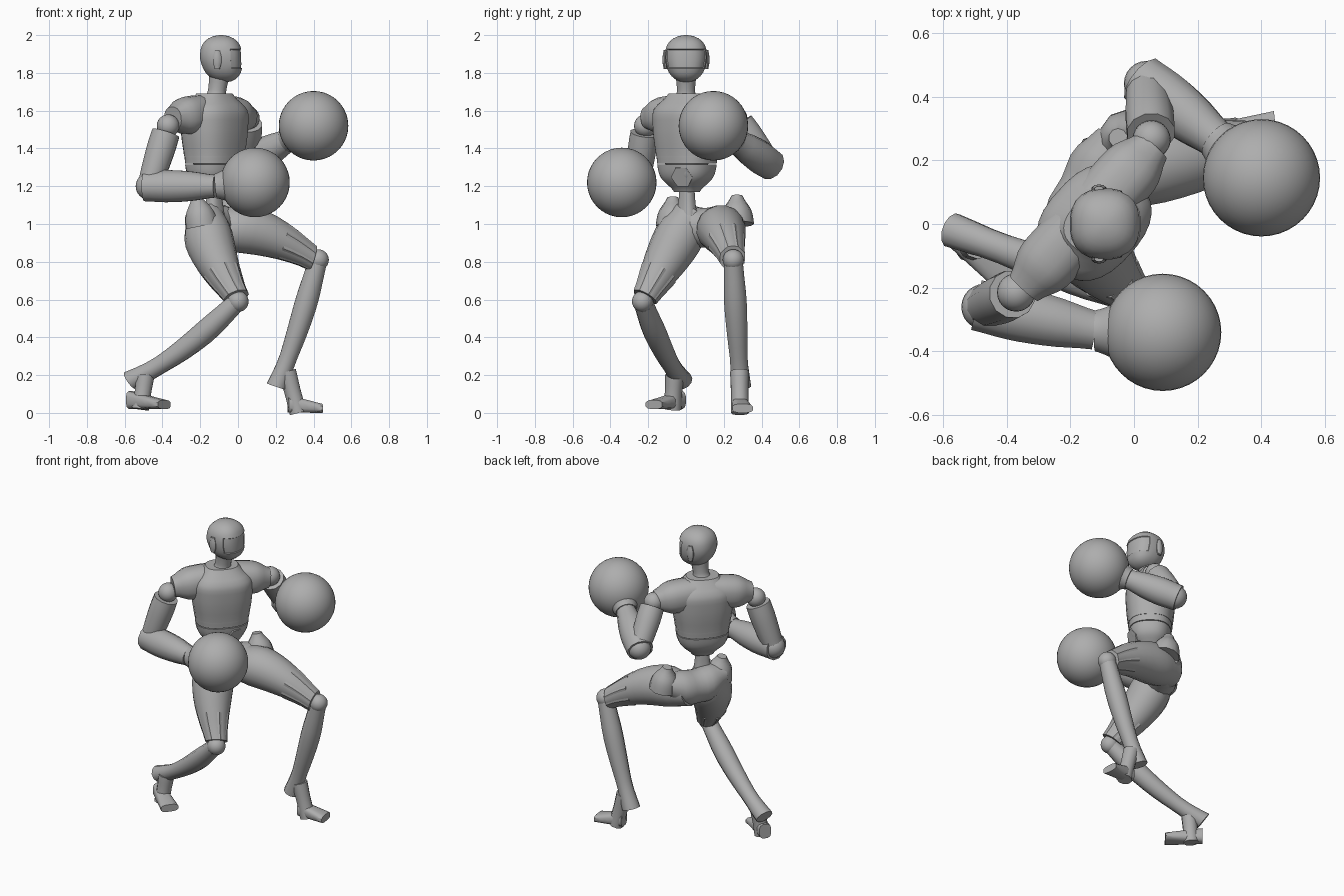
import bpy, bmesh, math
from mathutils import Vector as V

if "Cube" in bpy.data.objects:
    bpy.data.objects.remove(bpy.data.objects["Cube"])

grey = bpy.data.materials.new("plain grey")
grey.use_nodes = True
tone = (.42, .42, .42, 1)
grey.diffuse_color = tone
grey.node_tree.nodes["Principled BSDF"].inputs["Base Color"].default_value = tone

forward = V((1, 0, 0))
up = V((0, 0, 1))
chest_left = V((.67, .74, 0)).normalized()
chest_front = chest_left.cross(up)
chest_base = V((-.125, .005, 0))


def finish(name, bm, angle=40):
    bmesh.ops.recalc_face_normals(bm, faces=bm.faces[:])
    mesh = bpy.data.meshes.new(name)
    bm.to_mesh(mesh)
    bm.free()
    mesh.materials.append(grey)
    part = bpy.data.objects.new(name, mesh)
    bpy.context.collection.objects.link(part)
    bpy.ops.object.select_all(action='DESELECT')
    part.select_set(True)
    bpy.context.view_layer.objects.active = part
    bpy.ops.object.shade_smooth_by_angle(angle=math.radians(angle))


def loft(rings, axis, across, sides, power=2):
    """Skin rounded rings, each given as (centre, half width, half depth)."""
    bm = bmesh.new()
    across = (across - axis * across.dot(axis)).normalized()
    deep = axis.cross(across)
    loops = []
    for centre, width, depth in rings:
        loop = []
        for k in range(sides):
            angle = math.tau * (k + .5) / sides
            c, s = math.cos(angle), math.sin(angle)
            c = math.copysign(abs(c) ** (2 / power), c)
            s = math.copysign(abs(s) ** (2 / power), s)
            loop.append(bm.verts.new(centre + across * c * width + deep * s * depth))
        loops.append(loop)
    for low, high in zip(loops, loops[1:]):
        for k in range(sides):
            bm.faces.new((low[k - 1], low[k], high[k], high[k - 1]))
    bm.faces.new(loops[0])
    bm.faces.new(loops[-1])
    return bm


def blend(values, t):
    """Smooth curve through evenly spaced values."""
    last = len(values) - 1
    i = min(int(t * last), last - 1)
    f = t * last - i
    a, b, c, d = (values[min(max(j, 0), last)] for j in range(i - 1, i + 3))
    return b + f * ((c - a) + f * ((2 * a - 5 * b + 4 * c - d) + f * (3 * (b - c) + d - a))) / 2


def limb(name, start, end, radii, bend=V(), begin=0, grow=1, flat=1, sides=16, steps=10, across=up, power=2):
    """Tapered tube from start to end, bowed sideways by bend."""
    start, end = V(start), V(end)
    rings = []
    for k in range(steps + 1):
        t = begin + (1 - begin) * k / steps
        radius = blend(radii, t) * grow
        rings.append((start.lerp(end, t) + bend * 4 * t * (1 - t), radius, radius * flat))
    finish(name, loft(rings, (end - start).normalized(), across, sides, power))


def ball(name, centre, radius, segments=24):
    bm = bmesh.new()
    bmesh.ops.create_uvsphere(bm, u_segments=segments, v_segments=segments // 2, radius=radius)
    bmesh.ops.translate(bm, verts=bm.verts[:], vec=V(centre))
    finish(name, bm)


# Head: a rounded egg, narrower at the chin, with the visor recessed into the face
rings = []
for k in range(15):
    t = -math.cos(math.pi * (k + .5) / 15)
    radius = .112 * (1 - abs(t) ** 3) ** .5
    chin = max(0, -t)
    rings.append((V((-.09 + .02 * chin, 0, 1.875 + t / 8)), radius * (1 - .1 * chin), radius * (1 - .15 * chin)))
bm = loft(rings, up, forward, 24, 2.4)
bm.normal_update()
visor = [f for f in bm.faces if f.normal.x > .4 and 1.83 < f.calc_center_median().z < 1.93]
bmesh.ops.inset_region(bm, faces=visor, thickness=.003, depth=-.005)
finish("head", bm, 30)
limb("neck", (-.12, 0, 1.64), (-.1, 0, 1.78), (.08, .052, .05, .055), across=forward)
for side, y in (("right", -.11), ("left", .11)):
    limb(side + "_ear", (-.11, y, 1.82), (-.11, y, 1.92), (.014, .023, .023, .014),
         flat=.6, sides=10, across=forward)
    limb(side + "_antenna", (-.12, y, 1.9), (-.12, y, 1.99), (.01, .003), sides=6)


# Torso: stacked rounded sections facing the chest direction
def section(name, bottom, top, widths, flat=.8):
    rings = []
    for k in range(13):
        width = blend(widths, k / 12)
        rings.append((chest_base + up * (bottom + (top - bottom) * k / 12), width, width * flat))
    finish(name, loft(rings, up, chest_left, 28, 2.5))


section("chest", 1.36, 1.69, (.168, .18, .187, .18, .1))
section("rib_band", 1.32, 1.365, (.162, .166))
section("abdomen", 1.17, 1.315, (.07, .14, .162))
section("waist", 1.02, 1.35, (.06, .045, .05, .14))
outward = V((.9, -.3, -.35)).normalized()
panel = chest_base + V((.115, -.025, 1.25))
limb("belly_panel", panel, panel + outward * .009, (.06, .06), sides=6, steps=1)
for side, sign in (("right", -1), ("left", 1)):
    root = chest_base - chest_front * .025 + up * 1.59 + chest_left * sign * .05
    limb(side + "_shoulder", root, root + chest_left * sign * .25 - up * .03,
         (.095, .1, .095, .06), power=2.4)


# Arms: shoulder ball, upper arm, elbow, forearm and round glove
def arm(side, shoulder, elbow, wrist, glove):
    shoulder, elbow, wrist, glove = map(V, (shoulder, elbow, wrist, glove))
    ball(side + "_shoulder_ball", shoulder, .06)
    limb(side + "_upper_arm", shoulder, elbow, (.075, .078, .073, .065), begin=.12, sides=12, across=forward)
    ball(side + "_elbow", elbow, .072)
    limb(side + "_forearm", elbow.lerp(wrist, -.07), wrist, (.082, .088, .08, .062), sides=12)
    limb(side + "_glove_cuff", wrist, wrist.lerp(glove, .5), (.066, .085, .11))
    ball(side + "_glove", glove, .184, 40)


arm("right", (-.37, -.215, 1.52), (-.47, -.26, 1.2), (-.12, -.335, 1.2), (.09, -.34, 1.22))
arm("left", (.055, .265, 1.56), (.04, .44, 1.32), (.26, .265, 1.44), (.4, .145, 1.52))

# Pelvis with raised hip crests
right_crest, left_crest = V((-.22, -.07, 1.14)), V((-.05, .27, 1.15))
limb("pelvis", right_crest - up * .12, left_crest - up * .13, (.07, .11, .105, .11, .07), bend=-up * .04)
for side, tip in (("right", right_crest), ("left", left_crest)):
    limb(side + "_hip_crest", tip + V((.03, 0, -.15)), tip, (.09, .075, .03), sides=10)


# Legs: thigh with faceted guard, knee ball, shin with heel spur, ankle and foot
def leg(side, hip, knee, spur, ankle, heel, toe, bow):
    hip, knee, spur, ankle, heel, toe = map(V, (hip, knee, spur, ankle, heel, toe))
    thigh = (.1, .13, .12, .095, .068)
    above = knee.lerp(hip, .05)
    limb(side + "_thigh", hip, above, thigh, bend=bow)
    limb(side + "_knee_guard", hip, above, thigh, bend=bow, begin=.7, grow=1.04, sides=8, steps=3)
    ball(side + "_knee", knee, .056)
    limb(side + "_shin", knee.lerp(spur, .03), spur, (.052, .062, .056, .048, .056),
         bend=-up * .04, sides=12, across=forward)
    instep = heel.lerp(toe, .3)
    limb(side + "_ankle", ankle, instep, (.05, .046, .048), sides=10, across=forward)
    rings = []
    for k in range(6):
        t = k / 5
        height = .048 - .024 * t
        rings.append((heel.lerp(toe, t) + up * height, height, .038 + .018 * t))
    finish(side + "_foot", loft(rings, (toe - heel).normalized(), up, 12, 3))


leg("right", (-.18, .03, 1.05), (0, -.23, .59), (-.57, -.02, .17), (-.49, -.06, .2),
    (-.57, -.03, .02), (-.39, -.17, .02), V((-.03, 0, 0)))
leg("left", (-.14, .17, .98), (.425, .25, .81), (.205, .29, .14), (.26, .283, .22),
    (.265, .28, 0), (.445, .3, 0), V((0, -.01, .05)))
